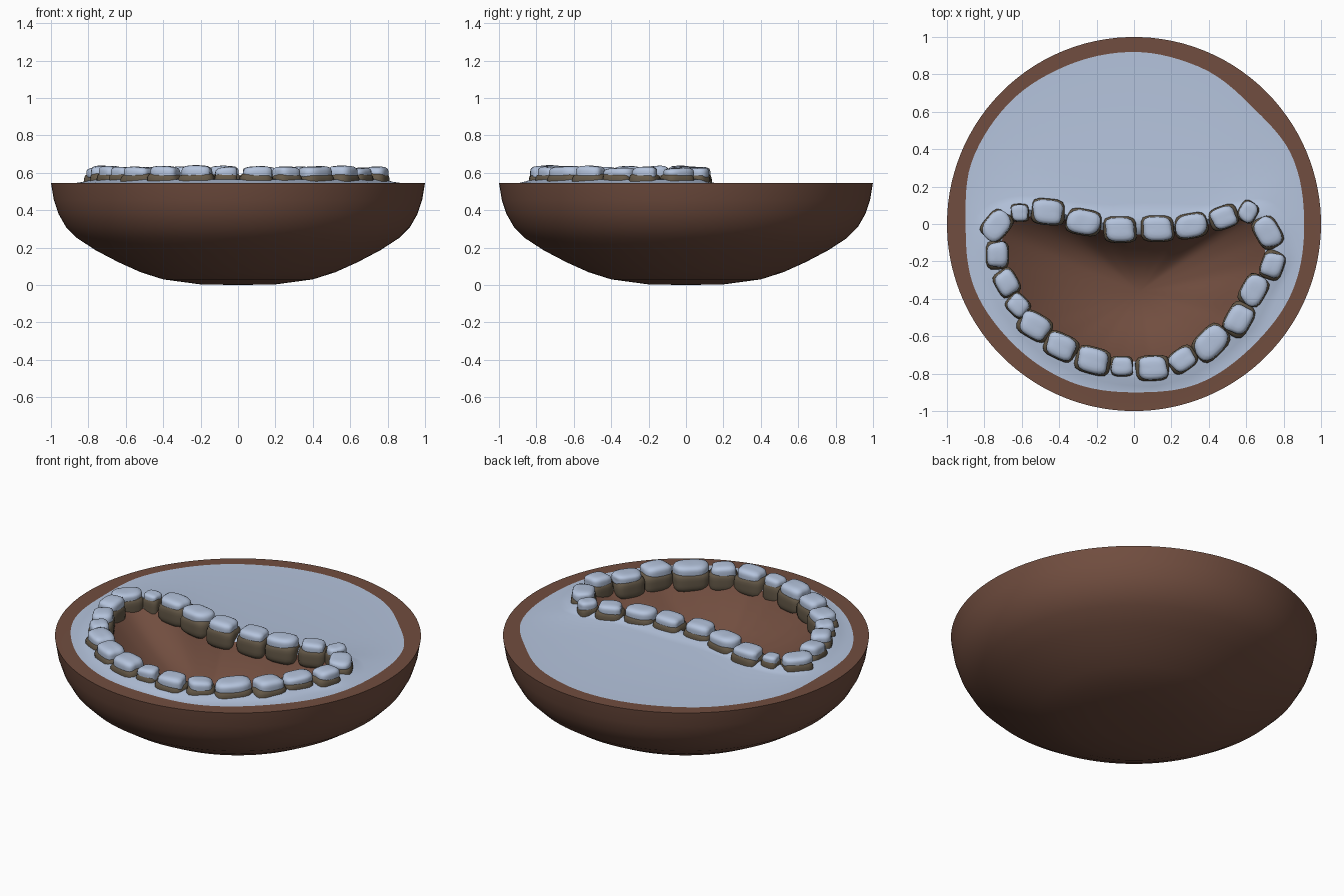
import bpy, bmesh, math, random
from mathutils import Vector

if "Cube" in bpy.data.objects:
    bpy.data.objects.remove(bpy.data.objects["Cube"])
random.seed(4)
TOP = 0.545
N = 144
CEN = Vector((0.03, -0.36))          # centre of the hollow


def mat(name, col):
    m = bpy.data.materials.new(name)
    m.diffuse_color = (*col, 1)
    m.use_nodes = True
    m.node_tree.nodes["Principled BSDF"].inputs["Base Color"].default_value = m.diffuse_color
    return m


SOIL = mat("brown earth", (0.165, 0.075, 0.05))
SNOW = mat("pale blue snow", (0.46, 0.55, 0.72))
ROCK = mat("dark stone", (0.13, 0.10, 0.065))

# stones: x, y, length, turn in degrees
STONES = [(-.61, .06, .10, 0), (-.46, .065, .18, -5), (-.27, .01, .18, -10), (-.075, -.03, .18, 0),
          (.125, -.025, .18, 0), (.305, -.01, .17, 10), (.48, .035, .15, 20), (.61, .065, .11, 60),
          (.715, -.045, .17, -60), (.74, -.22, .15, 70), (.64, -.355, .17, 60), (.56, -.51, .18, 60),
          (.41, -.635, .20, 45), (.26, -.725, .15, 35), (.10, -.77, .175, 3), (-.065, -.76, .125, 0),
          (-.22, -.73, .19, -15), (-.39, -.655, .18, -25), (-.53, -.545, .18, -30), (-.62, -.435, .13, -45),
          (-.68, -.315, .15, -60), (-.73, -.165, .15, 90), (-.735, -.01, .17, 50)]
# snow edge radius every 22.5 degrees, from +x round
SNOW_R = [.91, .92, .89, .91, .92, .92, .93, .93, .90, .92, .91, .91, .90, .92, .91, .92]


def ray_polygon(pts, a):
    """Distance from CEN to a closed polygon along angle a."""
    d = Vector((math.cos(a), math.sin(a)))
    best = 0
    for i, p in enumerate(pts):
        u, v = p - CEN, pts[(i + 1) % len(pts)] - CEN
        e = v - u
        den = d.x * e.y - d.y * e.x
        if abs(den) < 1e-9:
            continue
        r = (u.x * e.y - u.y * e.x) / den
        s = (u.x * d.y - u.y * d.x) / den
        if r > 0 and -1e-6 <= s <= 1 + 1e-6:
            best = max(best, r)
    return best


def snow_radius(a):
    f = (a / (math.tau / 16)) % 16
    i = int(f)
    t = f - i
    t = t * t * (3 - 2 * t)
    return SNOW_R[i] * (1 - t) + SNOW_R[(i + 1) % 16] * t


angles = [math.tau * i / N for i in range(N)]
circle = [Vector((math.cos(a), math.sin(a))) for a in angles]
snow_edge = [c * snow_radius(a) for c, a in zip(circle, angles)]
line = [Vector(s[:2]) for s in STONES]
# stone line, re-sampled and softened
dist = [ray_polygon(line, a) for a in angles]
for _ in range(2):
    dist = [(dist[i - 1] + 2 * dist[i] + dist[(i + 1) % N]) / 4 for i in range(N)]
edge_d = [ray_polygon(snow_edge, a) for a in angles]
rim_d = [ray_polygon(circle, a) for a in angles]


def at(a, r, z):
    return (CEN.x + math.cos(a) * r, CEN.y + math.sin(a) * r, z)


# earth bowl with snow sheet and hollow, one skin of rings
rings = []                             # (points, material of the band leading to it)
for r, z in [(.2, .003), (.40, .03), (.52, .068), (.64, .122), (.76, .185), (.86, .25), (.92, .31),
             (.96, .38), (.985, .455), (1, TOP)]:
    rings.append(([(c.x * r, c.y * r, z) for c in
                   [Vector(at(a, d, 0)[:2]) for a, d in zip(angles, rim_d)]], 0))
rings.append(([at(a, d, TOP) for a, d in zip(angles, edge_d)], 0))
for k, z in [(.14, TOP + .001), (.10, TOP + .006), (.06, TOP + .018), (.02, TOP + .022)]:
    rings.append(([at(a, min(d + k, e - .01 - .1 * (.14 - k)), z)
                   for a, d, e in zip(angles, dist, edge_d)], 1))
rings.append(([at(a, d - .03, TOP - .01) for a, d in zip(angles, dist)], 1))
for t in (.94, .85, .75, .62, .48, .32, .16):
    rings.append(([at(a, (d - .03) * t, TOP - .01 - .24 * (1 - t ** 2.2)) for a, d in zip(angles, dist)], 0))

bm = bmesh.new()
rows = [[bm.verts.new(p) for p in pts] for pts, _ in rings]
for k in range(1, len(rows)):
    for i in range(N):
        j = (i + 1) % N
        f = bm.faces.new((rows[k - 1][i], rows[k - 1][j], rows[k][j], rows[k][i]))
        f.material_index = rings[k][1]
for row, p in ((rows[0], (0, 0, 0)), (rows[-1], (*CEN, TOP - .25))):
    c = bm.verts.new(p)
    for i in range(N):
        bm.faces.new((row[i], row[(i + 1) % N], c))
bmesh.ops.recalc_face_normals(bm, faces=bm.faces)


def finish(bm, name, mats, angle=40):
    me = bpy.data.meshes.new(name)
    bm.to_mesh(me)
    bm.free()
    ob = bpy.data.objects.new(name, me)
    bpy.context.collection.objects.link(ob)
    for m in mats:
        me.materials.append(m)
    bpy.ops.object.select_all(action='DESELECT')
    ob.select_set(True)
    bpy.context.view_layer.objects.active = ob
    bpy.ops.object.shade_smooth_by_angle(angle=math.radians(angle))
    return ob


finish(bm, "earth_bowl", [SOIL, SNOW])


def superblock(name, size, loc, turn, m, power, lumps):
    """Rounded block: a sphere squared off, slightly uneven."""
    bm = bmesh.new()
    bmesh.ops.create_uvsphere(bm, u_segments=24, v_segments=14, radius=1)
    ph = random.uniform(0, 6)
    for v in bm.verts:
        c = v.co
        n = (abs(c.x) ** power + abs(c.y) ** power) ** (1 / power)
        h = math.hypot(c.x, c.y)
        q = h / n if n > 1e-6 else 1
        prof = (h ** 4 + abs(c.z) ** 4) ** -.25
        w = 1 + lumps * math.sin(3 * c.x + 2 * c.y + ph)
        v.co = Vector((c.x * q * prof * w * size[0], c.y * q * prof * size[1],
                       c.z * prof * size[2] * (1 + lumps * math.sin(2 * c.x + ph))))
    ob = finish(bm, name, [m], 60)
    ob.location = loc
    ob.rotation_euler = (0, 0, math.radians(turn))


# ring of stones with snow caps
for n, (x, y, ln, turn) in enumerate(STONES):
    wd = ln * .55 + .04
    superblock(f"stone_{n + 1}", (ln * .51, wd * .51, .062), (x, y, .54), turn, ROCK, 4, .05)
    hgt = .014 + ln * .13 + random.uniform(-.005, .007)
    superblock(f"snow_cap_{n + 1}", (ln * .46, wd * .46, hgt), (x, y, .595), turn, SNOW, 3.2, .10)
